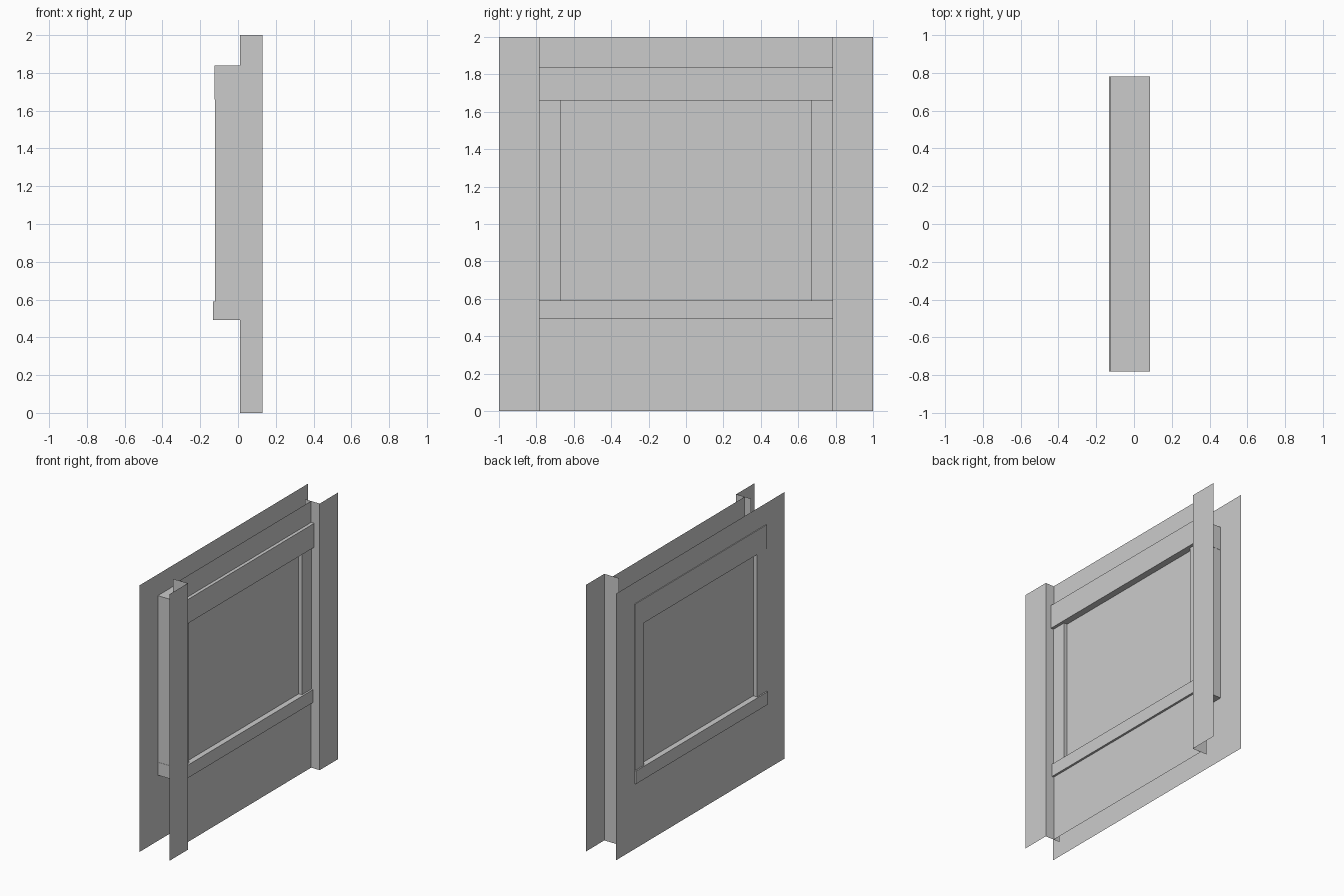
import bpy, bmesh

if "Cube" in bpy.data.objects:
    bpy.data.objects.remove(bpy.data.objects["Cube"])


def finish(name, bm, mirror=False):
    """Turn a bmesh into an object, optionally mirrored across y = 0."""
    bmesh.ops.recalc_face_normals(bm, faces=bm.faces)
    me = bpy.data.meshes.new(name)
    bm.to_mesh(me)
    bm.free()
    ob = bpy.data.objects.new(name, me)
    bpy.context.collection.objects.link(ob)
    if mirror:
        mod = ob.modifiers.new("Mirror", 'MIRROR')
        mod.use_axis = (False, True, False)
        mod.use_mirror_merge = False
    return ob


def box(name, x, y, z, mirror=False):
    bm = bmesh.new()
    bmesh.ops.create_cube(bm, size=1)
    for v in bm.verts:
        for i, (lo, hi) in enumerate((x, y, z)):
            v.co[i] = lo if v.co[i] < 0 else hi
    return finish(name, bm, mirror)


def sheet(name, x, half_width, hole_y, hole_z):
    """Flat wall skin on a plane of constant x with one window opening."""
    ys = (-half_width, -hole_y, hole_y, half_width)
    zs = (0, hole_z[0], hole_z[1], H)
    bm = bmesh.new()
    grid = [[bm.verts.new((x, y, z)) for z in zs] for y in ys]
    for i in range(3):
        for j in range(3):
            if (i, j) != (1, 1):
                bm.faces.new((grid[i][j], grid[i + 1][j],
                              grid[i + 1][j + 1], grid[i][j + 1]))
    return finish(name, bm)


def extruded_profile(name, pts, mirror=False):
    """Open xy profile pulled up to wall height."""
    bm = bmesh.new()
    cols = [(bm.verts.new((x, y, 0)), bm.verts.new((x, y, H))) for x, y in pts]
    for a, b in zip(cols, cols[1:]):
        bm.faces.new((a[0], b[0], b[1], a[1]))
    return finish(name, bm, mirror)


H = 2.0
W = 0.782            # half width of the window bay
OPEN_Y = 0.67        # half width of the clear opening
SILL_Z, HEAD_Z = 0.59, 1.66

# Wall skins: full-width rear face and recessed centre panel
sheet("rear_wall", -0.118, 1.0, OPEN_Y + 0.02, (SILL_Z - 0.02, HEAD_Z + 0.02))
sheet("recessed_wall", 0.06, W, OPEN_Y + 0.02, (SILL_Z - 0.02, HEAD_Z + 0.02))

# Side piers with return into the wall
extruded_profile("side_pier", [(0.131, 1.0), (0.131, W), (0.06, W), (0.01, W)], True)

# Window frame
box("window_header", (-0.124, 0.085), (-W, W), (HEAD_Z, 1.84))
box("window_sill", (-0.132, 0.076), (-W, W), (0.493, SILL_Z))
box("window_jamb", (-0.122, 0.062), (OPEN_Y, W - 0.002), (SILL_Z, HEAD_Z), True)

# Glazing set back from both faces
box("window_pane", (-0.09, 0.035), (-OPEN_Y, OPEN_Y), (SILL_Z, HEAD_Z))
